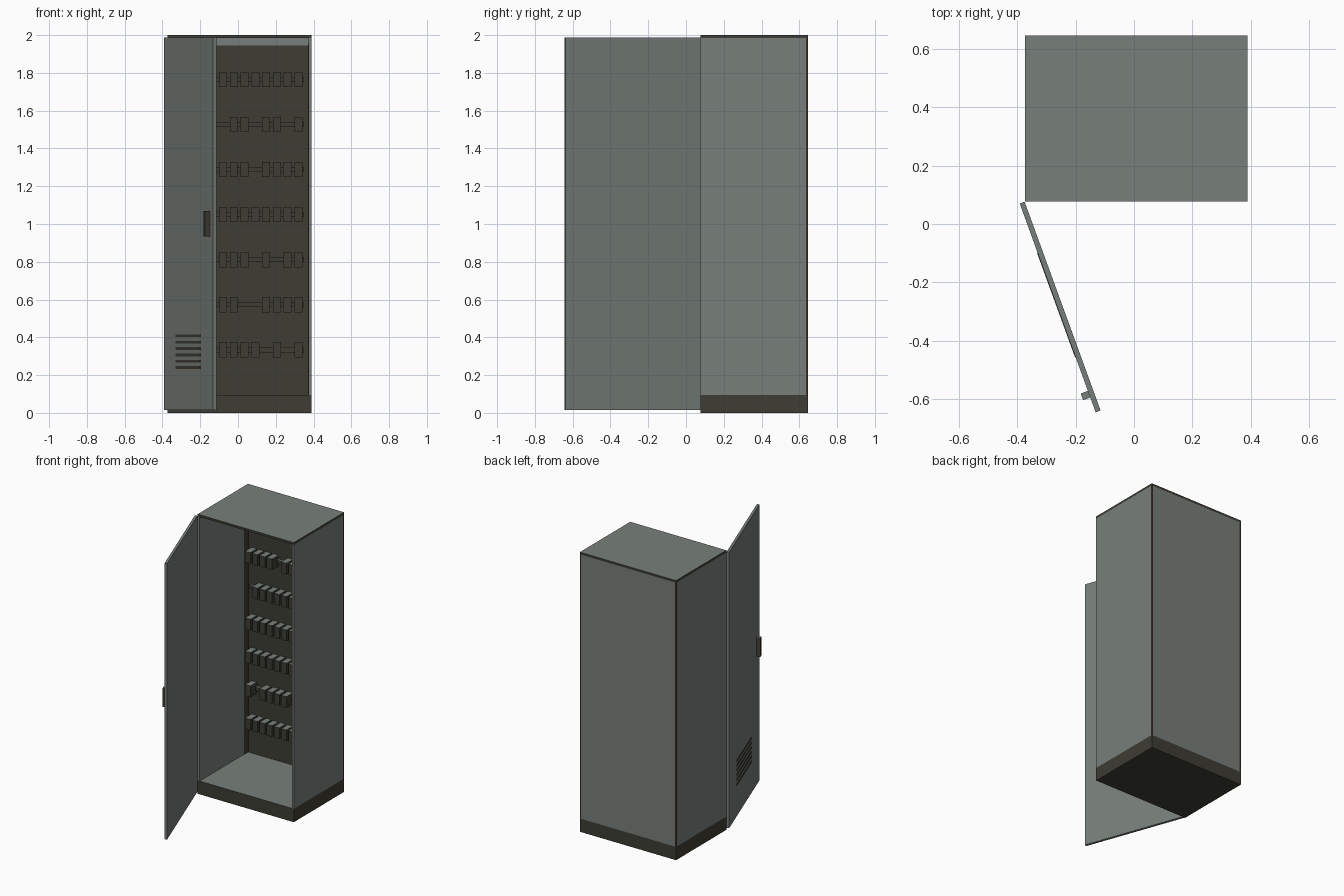
import bpy, math
from mathutils import Matrix, Vector

if "Cube" in bpy.data.objects:
    bpy.data.objects.remove(bpy.data.objects["Cube"])


def material(name, rgb):
    m = bpy.data.materials.new(name)
    m.diffuse_color = (*rgb, 1)
    m.use_nodes = True
    m.node_tree.nodes["Principled BSDF"].inputs["Base Color"].default_value = m.diffuse_color
    return m


GREY = material("cabinet grey", (0.185, 0.212, 0.195))
DARK = material("dark olive", (0.048, 0.046, 0.033))
RUST = material("rust brown", (0.062, 0.034, 0.025))

# Corner numbers of each box face: bottom, top, front, back, left, right
FACES = [(0, 2, 3, 1), (4, 5, 7, 6), (0, 1, 5, 4), (2, 6, 7, 3), (0, 4, 6, 2), (1, 3, 7, 5)]


def boxes(name, spans, mat, top_mat=None, matrix=None):
    """One object from boxes given as (x0, x1, y0, y1, z0, z1)."""
    verts, faces = [], []
    for x0, x1, y0, y1, z0, z1 in spans:
        n = len(verts)
        verts += [(x, y, z) for z in (z0, z1) for y in (y0, y1) for x in (x0, x1)]
        faces += [[n + i for i in f] for f in FACES]
    mesh = bpy.data.meshes.new(name)
    mesh.from_pydata(verts, [], faces)
    mesh.materials.append(mat)
    if top_mat:  # upward faces get their own colour
        mesh.materials.append(top_mat)
        for p in mesh.polygons:
            p.material_index = int(p.normal.z > 0.9)
    ob = bpy.data.objects.new(name, mesh)
    bpy.context.collection.objects.link(ob)
    if matrix:
        ob.matrix_world = matrix
    return ob


X0, X1, Y0, Y1 = -0.373, 0.388, 0.077, 0.645   # cabinet footprint
T, BASE, TOP, EDGE = 0.016, 0.095, 2.0, 0.01   # wall, plinth, height, trim
BACK = Y1 - 0.02                               # inside back surface

# Plinth with a grey floor on top
boxes("plinth", [(X0, X1, Y0, Y1, 0, BASE)], DARK, GREY)

# Side walls, outer back and roof
boxes("left_wall", [(X0, X0 + T, Y0, Y1 - EDGE, BASE, TOP - T)], GREY)
boxes("right_wall", [(X1 - T, X1, Y0, Y1 - EDGE, BASE, TOP - T)], GREY)
boxes("back_panel", [(X0 + EDGE, X1 - EDGE, BACK + 0.003, Y1, BASE, TOP - T)], GREY)
boxes("roof", [(X0, X1, Y0, Y1, TOP - T, TOP)], DARK, GREY)

# Worn rear corners
boxes("rear_corner_trim", [(X0, X0 + EDGE, Y1 - EDGE, Y1, BASE, TOP - T),
                           (X1 - EDGE, X1, Y1 - EDGE, Y1, BASE, TOP - T)], RUST)

# Dark mounting plate with grimy strips on the neighbouring walls
boxes("mounting_plate", [(X0 + T, X1 - T, BACK - 0.002, BACK + 0.003, BASE, 1.945)], DARK)
boxes("inner_grime", [(X0 + T, X0 + T + 0.002, BACK - 0.05, BACK, BASE, 1.95),
                      (X1 - T - 0.002, X1 - T, BACK - 0.05, BACK, BASE, 1.95)], DARK)

# Rails with rows of terminal modules; the sets list the empty slots
EMPTY = [{}, {4, 7, 10}, {0, 7}, {}, {7, 9}, {1, 6, 7}, {8, 10}]
rails, modules = [], []
for row, gaps in enumerate(EMPTY):
    z = 1.765 - 0.2385 * row
    rails.append((-0.335, 0.35, BACK - 0.02, BACK, z - 0.013, z + 0.013))
    for col in range(12):
        if col not in gaps:
            x = -0.308 + 0.0571 * col
            modules.append((x - 0.021, x + 0.021, BACK - 0.075, BACK - 0.001, z - 0.04, z + 0.04))
boxes("mounting_rails", rails, DARK, GREY)
boxes("terminal_modules", modules, DARK, GREY)

# Open door: built along x from its hinge edge, then swung outwards
swing = Matrix.Translation(Vector((-0.391, 0.07, 0))) @ Matrix.Rotation(math.radians(-70), 4, 'Z')
boxes("door", [(0, 0.76, 0, 0.018, 0.015, 1.988)], GREY, matrix=swing)
boxes("door_handle", [(0.682, 0.706, -0.026, 0.001, 0.935, 1.07)], DARK, GREY, swing)

# Vent slots low on the door
slots = [(0.18, 0.56, -0.002, 0.001, 0.232 + 0.0337 * i, 0.247 + 0.0337 * i) for i in range(6)]
boxes("vent_slots", slots, DARK, matrix=swing)
